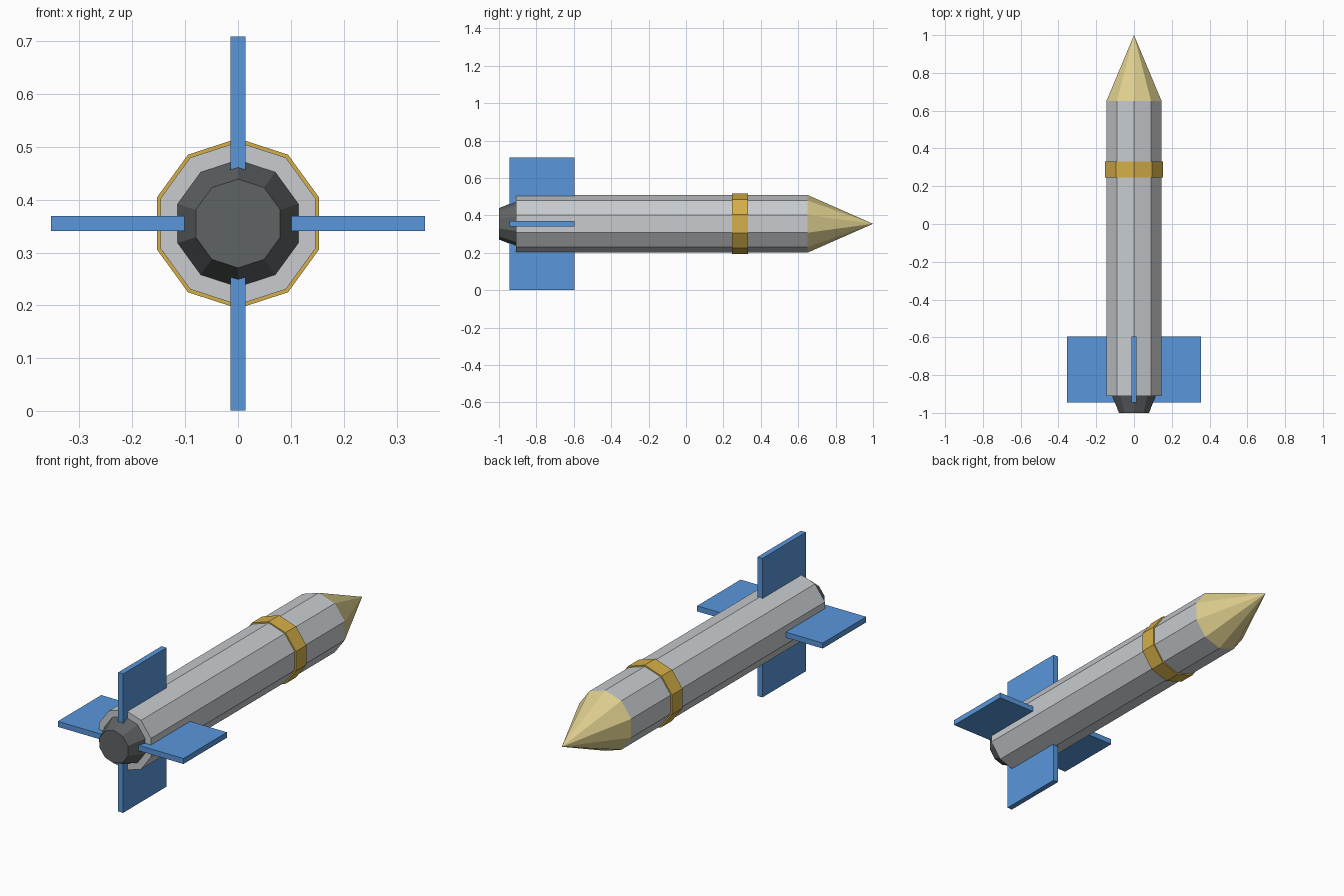
import bpy
import math
from mathutils import Matrix, Vector

cube = bpy.data.objects.get("Cube")
if cube:
    bpy.data.objects.remove(cube, do_unlink=True)

AXIS_Z = 0.355  # height of the rocket's long axis
SIDES = 10


def material(name, rgb):
    mat = bpy.data.materials.new(name)
    mat.use_nodes = True
    colour = (*rgb, 1)
    mat.diffuse_color = colour
    mat.node_tree.nodes["Principled BSDF"].inputs["Base Color"].default_value = colour
    return mat


grey = material("light grey", (0.58, 0.6, 0.62))
dark = material("dark grey", (0.115, 0.125, 0.13))
gold = material("gold", (0.66, 0.43, 0.065))
cream = material("pale yellow", (0.73, 0.62, 0.27))
blue = material("blue", (0.1, 0.31, 0.71))


def section(name, y0, y1, r0, r1, mat):
    """Ten-sided frustum along y, with one corner pointing up."""
    bpy.ops.mesh.primitive_cone_add(vertices=SIDES, radius1=r0, radius2=r1, depth=y1 - y0)
    obj = bpy.context.object
    obj.name = name
    # Cone corners start on local +y, which this turn sends to world +z or -z
    turn = Matrix.Rotation(math.radians(-90), 4, 'X') @ Matrix.Rotation(math.pi / SIDES * 2, 4, 'Z')
    obj.data.transform(Matrix.Translation((0, (y0 + y1) / 2, AXIS_Z)) @ turn)
    obj.data.materials.append(mat)
    return obj


# Fuselage, from tail to nose
section("tail_nozzle", -1.0, -0.91, 0.084, 0.12, dark)
section("body_tube", -0.91, 0.65, 0.154, 0.154, grey)
section("body_band", 0.247, 0.332, 0.161, 0.161, gold)
section("nose_cone", 0.65, 1.0, 0.154, 0.0, cream)


def fin(name, angle):
    """Flat rectangular fin reaching outward from the axis."""
    inner, outer = 0.06, 0.354
    bpy.ops.mesh.primitive_cube_add(size=1)
    obj = bpy.context.object
    obj.name = name
    size = Matrix.Diagonal(Vector((outer - inner, 0.35, 0.028, 1)))
    place = Matrix.Translation(((inner + outer) / 2, -0.77, 0))
    spin = Matrix.Rotation(math.radians(angle), 4, 'Y')
    obj.data.transform(Matrix.Translation((0, 0, AXIS_Z)) @ spin @ place @ size)
    obj.data.materials.append(blue)


# Four tail fins
for i, side in enumerate(("left", "bottom", "right", "top")):
    fin(side + "_fin", 90 * i)
